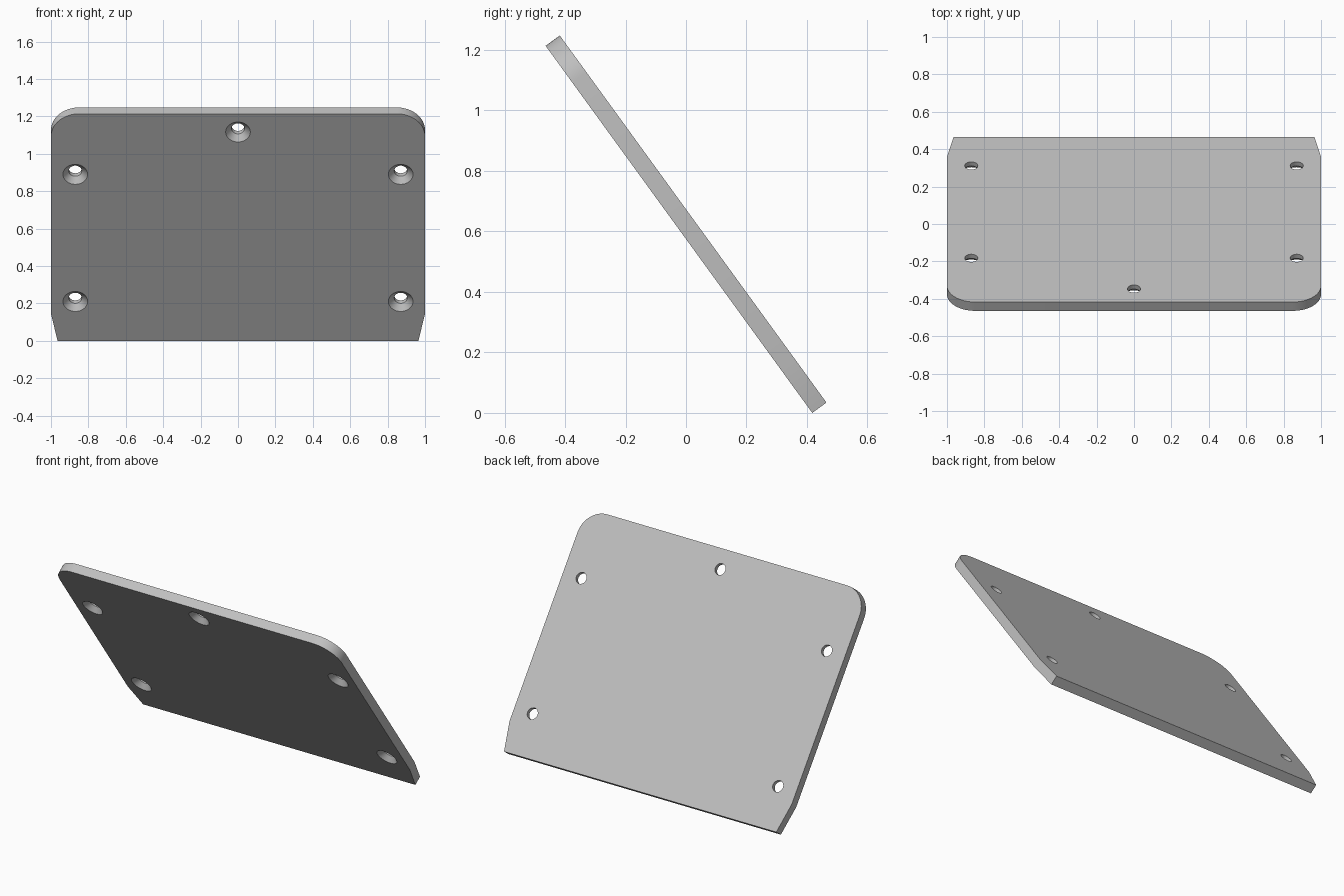
import bpy
import bmesh
from math import radians, sin, cos, pi
from mathutils import Matrix, Vector

if "Cube" in bpy.data.objects:
    bpy.data.objects.remove(bpy.data.objects["Cube"], do_unlink=True)

LENGTH, THICK, CORNER = 1.5, 0.058, 0.15
HOLE_R, SINK_R = 0.035, 0.066
HOLES = [(-0.87, 0.26), (0.87, 0.26), (-0.87, 1.1), (0.87, 1.1), (0, 1.38)]

grey = bpy.data.materials.new("plain grey")
grey.use_nodes = True
grey.diffuse_color = (0.53, 0.53, 0.53, 1)
grey.node_tree.nodes["Principled BSDF"].inputs["Base Color"].default_value = grey.diffuse_color


def make_object(name, bm):
    bmesh.ops.recalc_face_normals(bm, faces=bm.faces)
    mesh = bpy.data.meshes.new(name)
    bm.to_mesh(mesh)
    bm.free()
    mesh.materials.append(grey)
    obj = bpy.data.objects.new(name, mesh)
    bpy.context.collection.objects.link(obj)
    return obj


# Plate outline: tapered lower corners, rounded upper corners
half = [(0.965, 0), (1, 0.18)]
for i in range(17):
    a = pi / 2 * i / 16
    half.append((1 - CORNER + CORNER * cos(a), LENGTH - CORNER + CORNER * sin(a)))
outline = half + [(-x, y) for x, y in reversed(half)]

bm = bmesh.new()
face = bm.faces.new([bm.verts.new((x, y, 0)) for x, y in outline])
side = bmesh.ops.extrude_face_region(bm, geom=[face])["geom"]
bmesh.ops.translate(bm, vec=Vector((0, 0, -THICK)),
                    verts=[v for v in side if isinstance(v, bmesh.types.BMVert)])
plate = make_object("mounting_plate", bm)

# Countersunk hole cutters: a through cylinder widening to a cone at the front
bm = bmesh.new()
sink = SINK_R - HOLE_R
profile = [(HOLE_R, -THICK - 0.05), (HOLE_R, -sink), (SINK_R + 0.02, 0.02)]
SEGMENTS = 32
for hx, hy in HOLES:
    rings = [[bm.verts.new((hx + r * cos(2 * pi * i / SEGMENTS),
                            hy + r * sin(2 * pi * i / SEGMENTS), z))
              for i in range(SEGMENTS)] for r, z in profile]
    bm.faces.new(rings[0])
    bm.faces.new(rings[-1])
    for low, high in zip(rings, rings[1:]):
        for i in range(SEGMENTS):
            j = (i + 1) % SEGMENTS
            bm.faces.new((low[i], low[j], high[j], high[i]))
cutter = make_object("hole_cutter", bm)
cutter.hide_render = True

# Drill the holes, then discard the cutter
drill = plate.modifiers.new("screw_holes", "BOOLEAN")
drill.operation = "DIFFERENCE"
drill.solver = "EXACT"
drill.object = cutter
bpy.ops.object.select_all(action="DESELECT")
plate.select_set(True)
bpy.context.view_layer.objects.active = plate
bpy.ops.object.modifier_apply(modifier=drill.name)
bpy.data.objects.remove(cutter, do_unlink=True)

# Lean the plate forward and shade the curved edges smoothly
plate.matrix_world = Matrix.Translation((0, 0.4175, 0)) @ Matrix.Rotation(radians(126), 4, "X")
bpy.ops.object.shade_smooth_by_angle(angle=radians(30))
